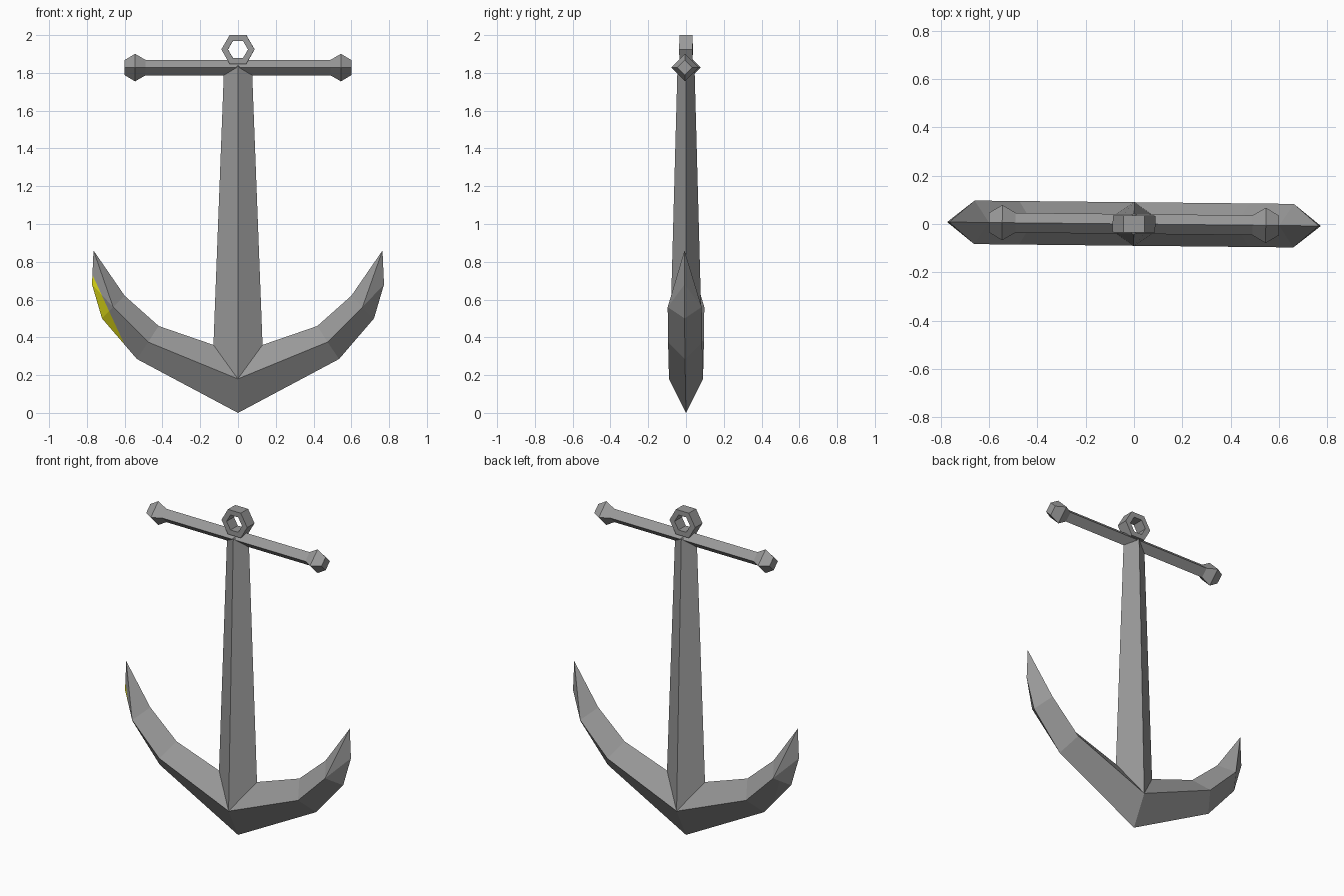
import bpy, bmesh, math
from mathutils import Vector, Matrix

if "Cube" in bpy.data.objects:
    bpy.data.objects.remove(bpy.data.objects["Cube"])

TURN = Matrix.Rotation(math.radians(-0.6), 4, 'Z')


def material(name, color):
    m = bpy.data.materials.new(name)
    m.diffuse_color = (*color, 1)
    m.use_nodes = True
    m.node_tree.nodes["Principled BSDF"].inputs["Base Color"].default_value = m.diffuse_color
    return m


iron = material("grey iron", (0.32, 0.32, 0.32))
yellow = material("yellow paint", (0.85, 0.82, 0.01))


def finish(bm, name, mats=(iron,)):
    bmesh.ops.transform(bm, matrix=TURN, verts=bm.verts)
    me = bpy.data.meshes.new(name)
    bm.to_mesh(me)
    bm.free()
    for m in mats:
        me.materials.append(m)
    ob = bpy.data.objects.new(name, me)
    bpy.context.collection.objects.link(ob)
    return ob


def mirrored(points, faces):
    """Build a quarter and repeat it across x and y."""
    bm = bmesh.new()
    for sx in (1, -1):
        for sy in (1, -1):
            vs = {k: bm.verts.new((x * sx, y * sy, z)) for k, (x, y, z) in points.items()}
            for f in faces:
                keys = f.split()
                if sx * sy < 0:
                    keys.reverse()
                bm.faces.new([vs[k] for k in keys])
    bmesh.ops.remove_doubles(bm, verts=bm.verts, dist=1e-4)
    bm.normal_update()
    return bm


# Front right quarter: keel K, ridge R, inner I, outer O, shank corner S, tip T
P = {"K0": (0, 0, 0), "R0": (0, -.09, .18), "S": (.13, 0, .36),
     "R1": (.475, -.09, .375), "I1": (.42, 0, .46), "O1": (.535, 0, .285),
     "R2": (.66, -.09, .56), "I2": (.60, 0, .62), "O2": (.72, 0, .50),
     "O3": (.773, 0, .68), "T": (.765, 0, .86)}

# Curved arms
bm = mirrored(P, ["K0 O1 R1 R0", "R0 R1 I1 S", "O1 O2 R2 R1", "R1 R2 I2 I1",
                  "O2 O3 R2", "O3 T R2", "R2 T I2"])
# Yellow patch on the front outer edge of the left arm
co, no = Vector((-.60, 0, .36)), Vector((-.37, 0, -.17))
bmesh.ops.bisect_plane(bm, geom=bm.verts[:] + bm.edges[:] + bm.faces[:],
                       plane_co=co, plane_no=no)
bm.normal_update()
for f in bm.faces:
    c = f.calc_center_median()
    if c.x < -.5 and f.normal.y < 0 and (c - co).dot(no) > 0:
        f.material_index = 1
finish(bm, "arms", (iron, yellow))

# Tapered shank
Q = {"R0": P["R0"], "S": P["S"], "A": (.075, 0, 1.80), "B": (0, -.045, 1.835), "C": (0, 0, 1.85)}
finish(mirrored(Q, ["R0 S A B", "B A C"]), "shank")

# Stock bar with a diamond section and knobbed ends
bm = bmesh.new()
rings = []
for x, r in [(-.6, .04), (-.545, .073), (-.49, .041), (.49, .041), (.545, .073), (.6, .04)]:
    rings.append([bm.verts.new((x, r * math.cos(i * math.pi / 2), 1.828 + r * math.sin(i * math.pi / 2)))
                  for i in range(4)])
for a, b in zip(rings, rings[1:]):
    for i in range(4):
        j = (i + 1) % 4
        bm.faces.new((a[i], a[j], b[j], b[i]))
bm.faces.new(rings[0])
bm.faces.new(rings[-1])
bmesh.ops.recalc_face_normals(bm, faces=bm.faces)
finish(bm, "stock")

# Six-sided ring with a square section
bm = bmesh.new()
rings = []
for i in range(6):
    a = i * math.pi / 3
    rings.append([bm.verts.new((r * math.cos(a), y, 1.924 + r * math.sin(a)))
                  for r, y in [(.088, -.035), (.088, .035), (.053, .035), (.053, -.035)]])
for i in range(6):
    a, b = rings[i], rings[(i + 1) % 6]
    for k in range(4):
        j = (k + 1) % 4
        bm.faces.new((a[k], a[j], b[j], b[k]))
bmesh.ops.recalc_face_normals(bm, faces=bm.faces)
finish(bm, "ring")
